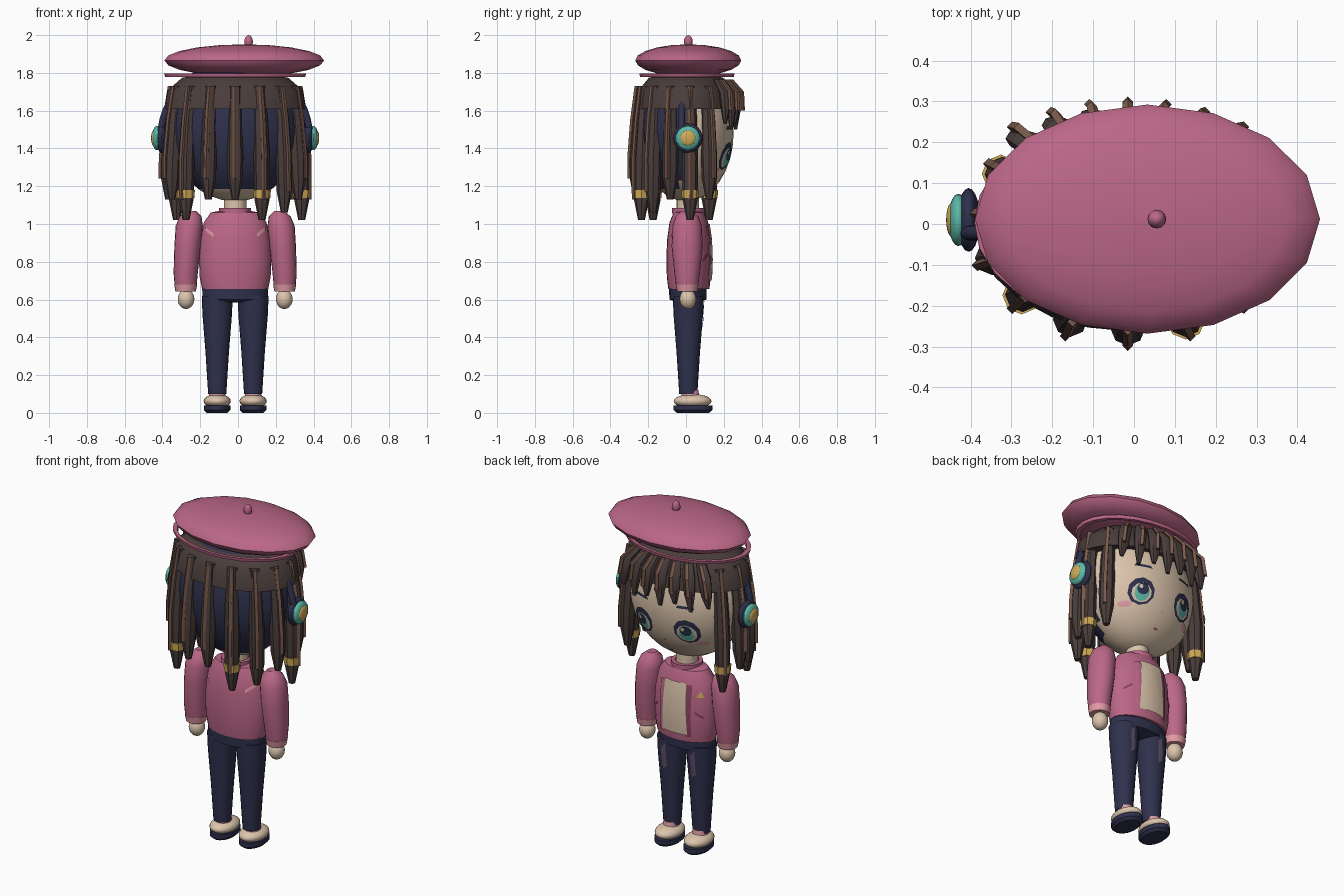
import bpy, bmesh, math
from mathutils import Vector

if "Cube" in bpy.data.objects:
    bpy.data.objects.remove(bpy.data.objects["Cube"])

CX = -0.015  # body centre line


def material(name, hexcode):
    lin = [((int(hexcode[i:i + 2], 16) / 255 + 0.055) / 1.055) ** 2.4 for i in (0, 2, 4)] + [1]
    m = bpy.data.materials.new(name)
    m.use_nodes = True
    m.diffuse_color = lin
    m.node_tree.nodes["Principled BSDF"].inputs["Base Color"].default_value = lin
    return m


PINK = material("rose pink", "BB6787")
DEEP = material("deep rose", "8A4560")
BLUSH = material("light pink", "E09AA4")
SKIN = material("warm cream", "DCC5AC")
NAVY = material("navy", "2F314D")
HAIR = material("dark brown hair", "493D3B")
RIDGE = material("light brown hair", "7A5A4C")
GOLD = material("gold", "D0AB57")
TEAL = material("teal", "5CB8A8")
MAUVE = material("mauve", "5E5068")


def finish(name, bm, mat, smooth=True):
    me = bpy.data.meshes.new(name)
    bm.to_mesh(me)
    bm.free()
    me.materials.append(mat)
    ob = bpy.data.objects.new(name, me)
    bpy.context.collection.objects.link(ob)
    if smooth:
        bpy.ops.object.select_all(action='DESELECT')
        ob.select_set(True)
        bpy.context.view_layer.objects.active = ob
        bpy.ops.object.shade_smooth_by_angle(angle=math.radians(40))
    return ob


def loft(name, rings, mat, segs=20, phase=0.0, loop=False, smooth=True, keep=None):
    """Skin horizontal ellipses given as (x, y, z, rx, ry)."""
    bm = bmesh.new()
    rows = []
    for x, y, z, rx, ry in rings:
        angles = [phase + math.tau * i / segs for i in range(segs)]
        rows.append([bm.verts.new((x + rx * math.cos(a), y + ry * math.sin(a), z)) for a in angles])
    pairs = list(zip(rows, rows[1:])) + ([(rows[-1], rows[0])] if loop else [])
    for lo, hi in pairs:
        for i in range(segs):
            j = (i + 1) % segs
            bm.faces.new((lo[i], lo[j], hi[j], hi[i]))
    if not loop:
        bm.faces.new(rows[0])
        bm.faces.new(rows[-1])
    bmesh.ops.recalc_face_normals(bm, faces=bm.faces)
    if keep:
        drop = [f for f in bm.faces if not keep(f.calc_center_median())]
        bmesh.ops.delete(bm, geom=drop, context='FACES')
    return finish(name, bm, mat, smooth)


def lathe(name, profile, mat, cx=CX, cy=0.0, sy=1.0, **kw):
    return loft(name, [(cx, cy, z, r, r * sy) for r, z in profile], mat, **kw)


def ball(name, loc, size, mat, segs=20, rings=12):
    bm = bmesh.new()
    bmesh.ops.create_uvsphere(bm, u_segments=segs, v_segments=rings, radius=1)
    bmesh.ops.scale(bm, vec=size, verts=bm.verts)
    bmesh.ops.translate(bm, vec=loc, verts=bm.verts)
    return finish(name, bm, mat)


def dome(r, zc, h, n=16):
    return [(r * math.sin(t) + 0.0005, zc - h * math.cos(t))
            for t in (math.pi * i / n for i in range(n + 1))]


def decal(name, pts, surf, mat, off=0.004, side=1):
    """Thin plate with outline pts (x, z), laid on a lathed surface."""
    profile, cx, cy, sy = surf

    def project(x, z):
        r = profile[-1][0]
        for (r0, z0), (r1, z1) in zip(profile, profile[1:]):
            if z0 <= z <= z1:
                r = r0 + (r1 - r0) * (z - z0) / (z1 - z0)
        return (x, cy + side * (sy * math.sqrt(max(r * r - (x - cx) ** 2, 0)) + off), z)

    pts = [Vector(p) for p in pts]
    mid = sum(pts, Vector((0, 0))) / len(pts)
    edge = [a.lerp(b, k / 3) for a, b in zip(pts, pts[1:] + pts[:1]) for k in range(3)]
    bm = bmesh.new()
    centre = bm.verts.new(project(*mid))
    rows = [[bm.verts.new(project(*mid.lerp(p, s / 4))) for p in edge] for s in range(1, 5)]
    for i in range(len(edge)):
        j = (i + 1) % len(edge)
        bm.faces.new((centre, rows[0][i], rows[0][j]))
        for lo, hi in zip(rows, rows[1:]):
            bm.faces.new((lo[i], hi[i], hi[j], lo[j]))
    for f in bm.faces:
        f.normal_update()
        if f.normal.y * side < 0:
            f.normal_flip()
    return finish(name, bm, mat)


def oval(x, z, a, b, n=10):
    return [(x + a * math.cos(math.tau * (i + .5) / n), z + b * math.sin(math.tau * (i + .5) / n))
            for i in range(n)]


# Head and neck
head_profile = dome(0.34, 1.48, 0.36)
face = (head_profile, CX, 0.0, 0.74)
lathe("head", head_profile, SKIN, sy=0.74, segs=28)
lathe("neck", [(0.06, 1.0), (0.06, 1.18)], SKIN, cy=0.01)

# Face details
for s, side in ((-1, "right"), (1, "left")):
    ex = CX + s * 0.14
    decal(side + "_eye_outline", oval(ex, 1.36, 0.072, 0.075), face, NAVY, 0.004)
    decal(side + "_eye_white", oval(ex, 1.35, 0.054, 0.053), face, SKIN, 0.007)
    decal(side + "_iris", oval(ex, 1.352, 0.04, 0.05), face, TEAL, 0.010)
    decal(side + "_pupil", oval(ex, 1.368, 0.032, 0.032), face, NAVY, 0.013)
    decal(side + "_eye_glint", oval(ex + 0.014, 1.378, 0.01, 0.012), face, SKIN, 0.016)
    decal(side + "_brow", [(ex - .05, 1.50), (ex + .05, 1.50), (ex + .04, 1.515), (ex - .04, 1.515)],
          face, NAVY)
    decal(side + "_blush", oval(CX + s * 0.205, 1.285, 0.032, 0.015), face, BLUSH)
decal("nose", oval(CX, 1.28, 0.008, 0.007), face, BLUSH)
decal("mouth", oval(CX, 1.20, 0.014, 0.005), face, DEEP)

# Hair: dark scalp behind the locks, and a crown over them
lathe("scalp_hair", dome(0.352, 1.50, 0.38), NAVY, sy=0.74, segs=28,
      keep=lambda c: c.y < -0.02 and c.z > 1.20)
lathe("crown_hair", [(0.33, 1.61), (0.375, 1.61), (0.355, 1.71), (0.28, 1.775), (0.1, 1.80)],
      HAIR, sy=0.70, segs=24)


def lock(name, path, flat=1.0):
    """Tapered lock with a pale ridge on its outer side; path of (x, y, z, r)."""
    loft(name, [(x, y, z, r, r * flat) for x, y, z, r in path], HAIR, segs=8)
    out = []
    for x, y, z, r in path[:-1]:
        d = Vector(((x - CX) * 0.5, y)).normalized() * r
        out.append((x + d.x, y + d.y, z, 0.013, 0.013))
    loft(name + "_ridge", out, RIDGE, segs=4, smooth=False)


for i in range(-5, 6):
    a = math.radians(23.7 * i)
    gold = i % 3 == 1
    end = 1.02 if gold else (1.06 if i == 2 else 1.13)
    dx, dy = math.sin(a), -math.cos(a)
    at = lambda k, z, r: (CX + k * 0.35 * dx, k * 0.255 * dy, z, r)
    lock(f"lock_{i + 6}", [at(.90, 1.73, .03), at(.96, 1.55, .038), at(1, 1.35, .043),
                           at(1.01, end + .11, .040), at(1.01, end, .018)])
    if gold:
        x, y, _, _ = at(1.01, 0, 0)
        loft(f"gold_bead_{i + 6}", [(x, y, 1.137, .044, .044), (x, y, 1.18, .047, .047)], GOLD, segs=8)

# Fringe
for i in range(-3, 4):
    x = 0.082 * i
    y = 0.265 * math.sqrt(1 - (x / 0.40) ** 2)
    tip = 1.50 + 0.03 * (i % 2)
    lock(f"fringe_{i + 4}", [(CX + x * .8, y * .78, 1.765, .03), (CX + x, y * .96, 1.70, .04),
                             (CX + x * 1.08, y, 1.60, .034), (CX + x * 1.12, y * .99, tip, .012)], .7)

# Beret
lathe("beret", dome(0.422, 1.866, 0.085, 10), PINK, cx=0.033, cy=0.012, sy=0.664, segs=16)
lathe("beret_band", [(0.345, 1.778), (0.37, 1.778), (0.376, 1.796), (0.35, 1.796)], PINK,
      cy=0.005, sy=0.67, segs=24, loop=True)
ball("beret_stem", (0.056, 0.012, 1.965), (0.023, 0.023, 0.035), PINK, 12, 8)

# Headphones
curve = bpy.data.curves.new("headband", 'CURVE')
curve.dimensions = '3D'
curve.bevel_depth = 0.018
spline = curve.splines.new('POLY')
spline.points.add(24)
for i, p in enumerate(spline.points):
    t = math.pi * i / 24
    p.co = (CX + 0.395 * math.cos(t), -0.022, 1.455 + 0.395 * math.sin(t), 1)
curve.materials.append(NAVY)
bpy.context.collection.objects.link(bpy.data.objects.new("headband", curve))
for s, side in ((-1, "right"), (1, "left")):
    for part, dx, w, r, m in (("cushion", .39, .028, .078, NAVY), ("shell", .415, .025, .064, TEAL),
                              ("button", .432, .013, .041, GOLD)):
        ball(f"{side}_ear_{part}", (CX + s * dx, 0.01, 1.455), (w, r, r), m)

# Jacket
jacket_profile = [(0.175, 0.655), (0.188, 0.72), (0.192, 0.82), (0.185, 0.92), (0.165, 1.01),
                  (0.13, 1.06), (0.07, 1.072)]
jacket = (jacket_profile, CX, 0.015, 0.62)
lathe("jacket", jacket_profile, PINK, cy=0.015, sy=0.62, segs=28)
lathe("collar", [(0.062, 1.06), (0.085, 1.055), (0.085, 1.085), (0.064, 1.085)], PINK, cy=0.012, loop=True)
w = 0.08
decal("shirt_front", [(CX - w, .70), (CX + w, .70), (CX + w * .85, 1.0), (CX - w * .85, 1.0)],
      jacket, SKIN, 0.008)
decal("triangle_badge", [(-.175, .925), (-.14, .925), (-.157, .96)], jacket, GOLD, 0.006)
for s, side in ((-1, "right"), (1, "left")):
    bar = lambda a, za, b, zb, h: [(CX + s * a, za), (CX + s * b, zb),
                                   (CX + s * b, zb + h), (CX + s * a, za + h)]
    decal(side + "_lapel", bar(.07, .69, .10, .69, .30), jacket, DEEP if s < 0 else PINK, 0.006)
    decal(side + "_pocket", bar(.12, .83, .16, .80, .016), jacket, DEEP, 0.006)
    decal(side + "_back_mark", bar(.115, .93, .16, .965, .02), jacket, BLUSH, 0.006, -1)

    # Sleeve, cuff and hand
    arm = lambda d, z, rx, ry: (CX + s * d, 0.006, z, rx, ry)
    loft(side + "_sleeve", [arm(.262, .67, .058, .058), arm(.262, .74, .064, .068),
                            arm(.252, .88, .070, .082), arm(.243, .99, .072, .078),
                            arm(.236, 1.04, .058, .06), arm(.232, 1.07, .025, .028)], PINK)
    loft(side + "_cuff", [arm(.262, .642, .054, .054), arm(.262, .68, .061, .061)], BLUSH)
    ball(side + "_hand", (CX + s * .26, 0.01, 0.602), (.044, .044, .052), SKIN)

    # Trouser leg, sock and shoe
    lx = CX + s * 0.095
    leg_profile = [(.048, .10), (.062, .32), (.078, .52), (.082, .62)]
    lathe(side + "_trouser_leg", leg_profile, NAVY, cx=lx, cy=0.012)
    decal(side + "_leg_patch", [(lx - .016, .46), (lx + .012, .44), (lx + .018, .57), (lx - .012, .60)],
          (leg_profile, lx, 0.012, 1.0), MAUVE)
    loft(side + "_sock", [(lx, .025, .06, .045, .05), (lx, .02, .12, .042, .045)], BLUSH)
    ball(side + "_shoe", (lx, .035, .062), (.072, .10, .038), SKIN)
    loft(side + "_sole", [(lx, .037, 0.0, .055, .085), (lx, .037, .015, .07, .103),
                          (lx, .037, .04, .07, .103)], NAVY)

# Trouser waist
lathe("trouser_waist", [(.09, .585), (.172, .60), (.175, .665)], NAVY, cy=0.01, sy=0.57)
